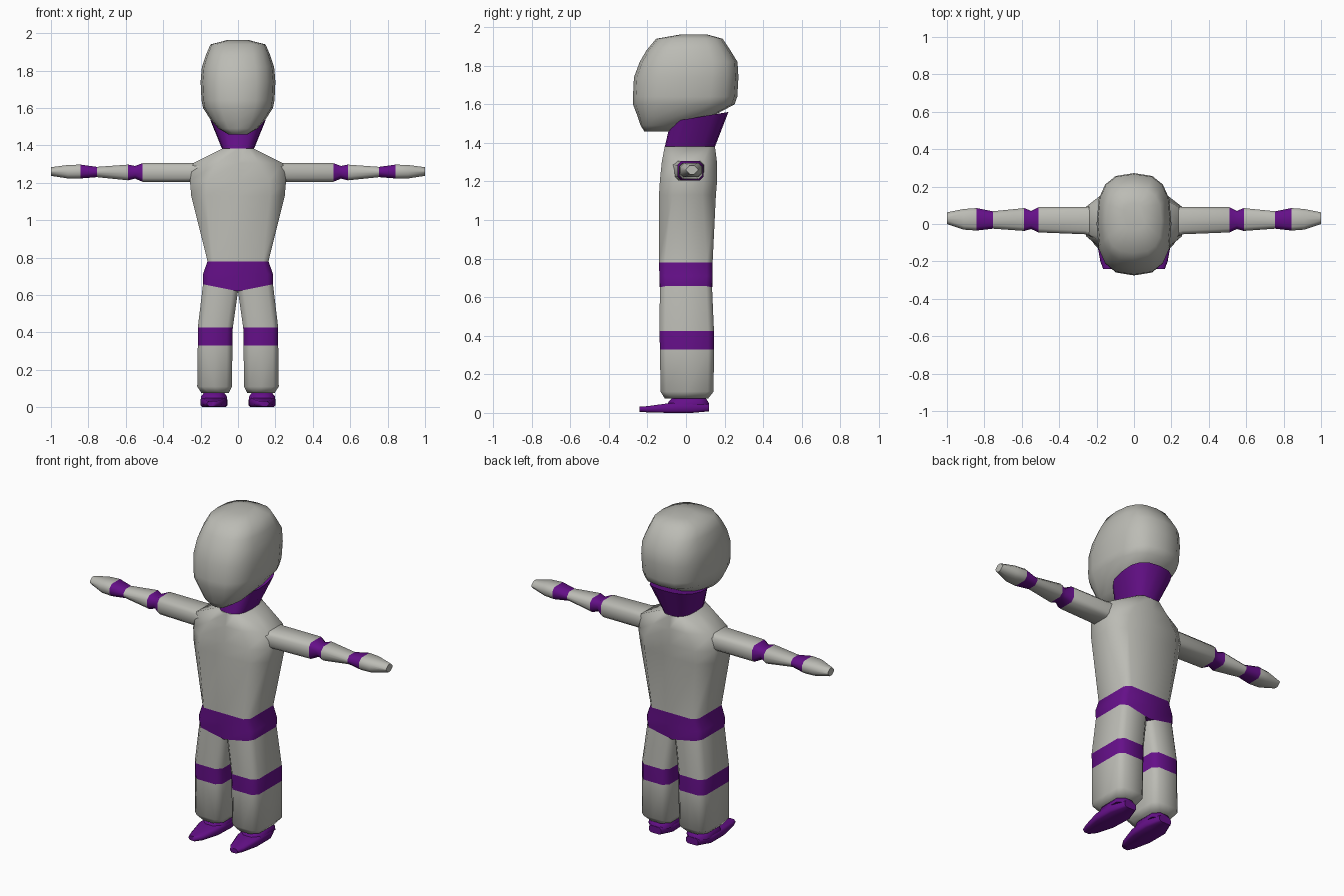
import bpy, bmesh, math
from mathutils import Vector

if "Cube" in bpy.data.objects:
    bpy.data.objects.remove(bpy.data.objects["Cube"])


def material(name, rgb):
    m = bpy.data.materials.new(name)
    m.diffuse_color = (*rgb, 1)
    m.use_nodes = True
    m.node_tree.nodes["Principled BSDF"].inputs["Base Color"].default_value = m.diffuse_color
    return m


GREY = material("warm grey", (0.50, 0.50, 0.46))
PURPLE = material("purple", (0.13, 0.005, 0.25))


def box_section(a0, a1, b0, b1, ca, cb=None):
    """Chamfered rectangle with a point in the middle of each side."""
    cb = ca if cb is None else cb
    am, bm_ = (a0 + a1) / 2, (b0 + b1) / 2
    return [(am, b0), (a1 - ca, b0), (a1, b0 + cb), (a1, bm_), (a1, b1 - cb),
            (a1 - ca, b1), (am, b1), (a0 + ca, b1), (a0, b1 - cb), (a0, bm_),
            (a0, b0 + cb), (a0 + ca, b0)]


def oval_section(hw, y0, y1, n=16, power=2.7):
    """Squarish oval around x = 0."""
    pts = []
    for i in range(n):
        t = 2 * math.pi * i / n
        c, s = math.cos(t), math.sin(t)
        pts.append((hw * math.copysign(abs(c) ** (2 / power), c),
                    (y0 + y1) / 2 + (y1 - y0) / 2 * math.copysign(abs(s) ** (2 / power), s)))
    return pts


def loft(name, rings, bands=(), mats=(GREY, PURPLE), mirror=False, angle=65):
    """Skin the rings; the spans listed in bands get the second material."""
    bm = bmesh.new()
    for side in ((1, -1) if mirror else (1,)):
        vs = [[bm.verts.new((p[0] * side, p[1], p[2])) for p in r] for r in rings]
        n = len(vs[0])
        for k in range(len(vs) - 1):
            for i in range(n):
                j = (i + 1) % n
                f = bm.faces.new((vs[k][i], vs[k][j], vs[k + 1][j], vs[k + 1][i]))
                f.material_index = int(k in bands)
        bm.faces.new(vs[0]).material_index = int(0 in bands)
        bm.faces.new(vs[-1]).material_index = int(len(vs) - 2 in bands)
    bmesh.ops.recalc_face_normals(bm, faces=bm.faces)
    me = bpy.data.meshes.new(name)
    bm.to_mesh(me)
    bm.free()
    for m in mats:
        me.materials.append(m)
    ob = bpy.data.objects.new(name, me)
    bpy.context.collection.objects.link(ob)
    bpy.context.view_layer.objects.active = ob
    ob.select_set(True)
    bpy.ops.object.shade_smooth_by_angle(angle=math.radians(angle))
    ob.select_set(False)
    return ob


def at_z(section, z):
    """Place a section at height z, a number or a function of x and y."""
    return [(x, y, z(x, y) if callable(z) else z) for x, y in section]


def at_x(section, x):
    return [(x, y, z) for y, z in section]


def at_y(section, y):
    return [(x, y, z) for x, z in section]


def crotch(x, y):
    return 0.62 + 0.2 * abs(x)


# Torso with purple hips
loft("torso", [
    at_z(box_section(-0.187, 0.187, -0.135, 0.135, 0.03), crotch),
    at_z(box_section(-0.188, 0.188, -0.138, 0.138, 0.03), 0.71),
    at_z(box_section(-0.163, 0.163, -0.14, 0.138, 0.03), 0.78),
    at_z(box_section(-0.25, 0.25, -0.14, 0.155, 0.08, 0.07), 1.13),
    at_z(box_section(-0.257, 0.257, -0.135, 0.162, 0.09, 0.07), 1.21),
    at_z(box_section(-0.24, 0.24, -0.125, 0.16, 0.13, 0.07), 1.305),
    at_z(box_section(-0.085, 0.085, -0.11, 0.15, 0.03), 1.382),
], bands=(0, 1))

# Legs with purple knee bands
loft("legs", [
    at_z(box_section(0.05, 0.195, -0.11, 0.115, 0.04), 0.075),
    at_z(box_section(0.032, 0.218, -0.132, 0.143, 0.03), 0.11),
    at_z(box_section(0.03, 0.215, -0.135, 0.145, 0.03), 0.33),
    at_z(box_section(0.028, 0.215, -0.138, 0.145, 0.03), 0.425),
    at_z(box_section(0.0, 0.187, -0.135, 0.135, 0.03), crotch),
], bands=(2,), mirror=True)

# Arms with purple elbow and wrist bands, ending in mitten hands
arm = [
    (0.15, -0.10, 0.11, 1.20, 1.310), (0.26, -0.055, 0.09, 1.205, 1.305),
    (0.51, -0.045, 0.09, 1.205, 1.305), (0.55, -0.027, 0.07, 1.222, 1.29),
    (0.587, -0.037, 0.085, 1.213, 1.297), (0.755, -0.025, 0.068, 1.23, 1.285),
    (0.842, -0.035, 0.085, 1.223, 1.297), (0.91, -0.03, 0.08, 1.223, 1.295),
    (1.0, 0.0, 0.062, 1.237, 1.283),
]
loft("arms", [at_x(box_section(y0, y1, z0, z1, 0.02), x) for x, y0, y1, z0, z1 in arm],
     bands=(2, 3, 5), mirror=True)

# Neck, flaring up and back under the skull
loft("neck", [
    at_z(oval_section(0.085, -0.11, 0.15), 1.38),
    at_z(oval_section(0.148, -0.08, 0.22), lambda x, y: 1.523 + 0.17 * y),
], mats=(PURPLE,))

# Head: height, half width, front and back
head = [
    (1.458, 0.05, -0.215, -0.08), (1.49, 0.105, -0.235, 0.0),
    (1.535, 0.145, -0.25, 0.13), (1.60, 0.187, -0.275, 0.252),
    (1.64, 0.195, -0.275, 0.266), (1.74, 0.20, -0.27, 0.272),
    (1.82, 0.193, -0.24, 0.267), (1.88, 0.173, -0.205, 0.23),
    (1.94, 0.147, -0.155, 0.19), (1.962, 0.06, -0.03, 0.11),
]
loft("head", [at_z(oval_section(w, y0, y1), z) for z, w, y0, y1 in head])

# Shoes: flat pointed soles and ankle collars
shoe = [
    (-0.24, 0.115, 0.165, 0.005, 0.032), (-0.2, 0.09, 0.18, 0.003, 0.035),
    (-0.09, 0.062, 0.2, 0.0, 0.05), (0.03, 0.057, 0.2, 0.0, 0.052),
    (0.12, 0.085, 0.165, 0.008, 0.05),
]
loft("shoes", [at_y(box_section(x0, x1, z0, z1, 0.01), y) for y, x0, x1, z0, z1 in shoe],
     mats=(PURPLE,), mirror=True)
loft("ankles", [
    at_z(box_section(0.06, 0.197, -0.10, 0.12, 0.04), 0.04),
    at_z(box_section(0.06, 0.197, -0.09, 0.115, 0.04), 0.058),
    at_z(box_section(0.075, 0.18, -0.07, 0.10, 0.03), 0.08),
], mats=(PURPLE,), mirror=True)
